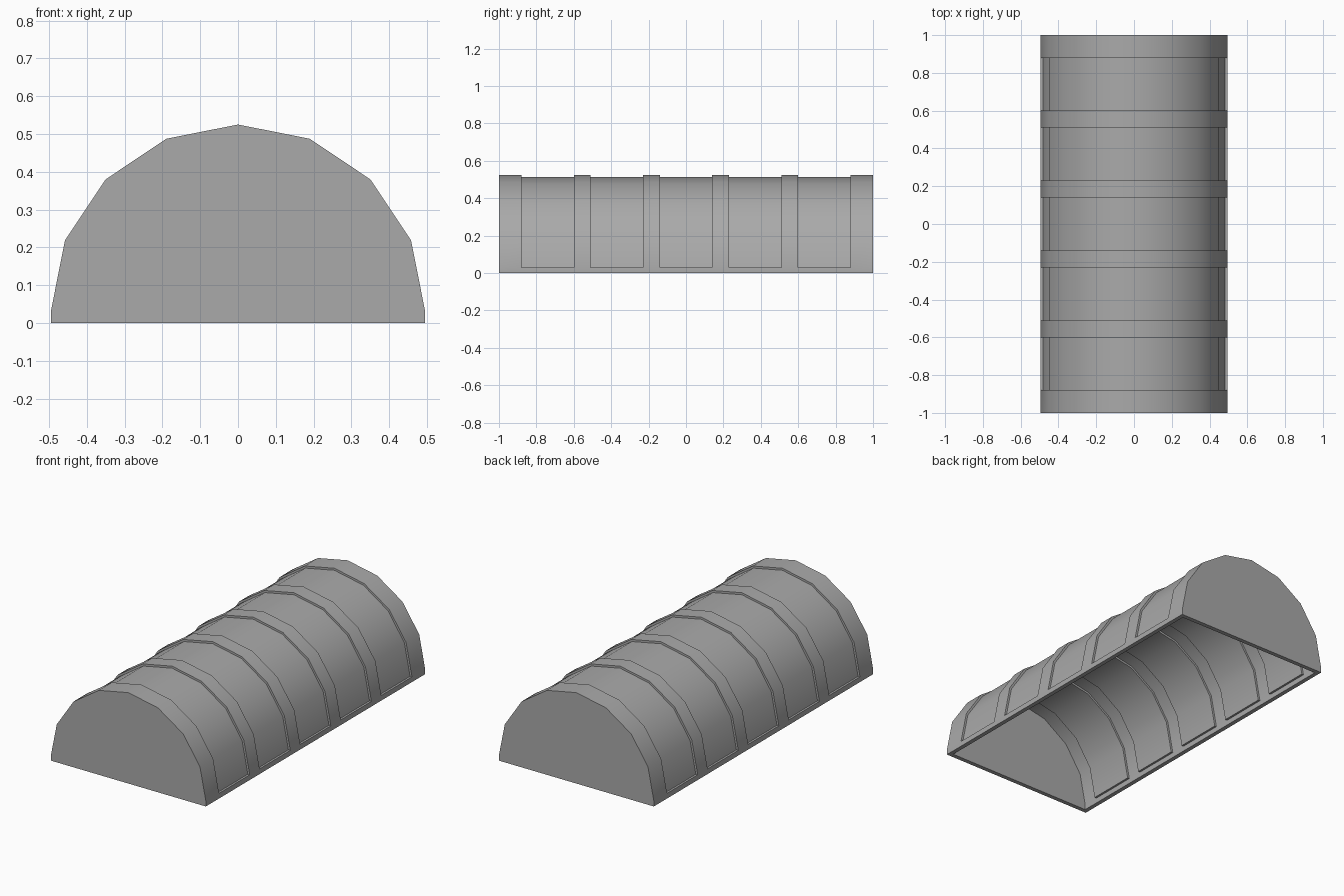
import bpy, bmesh
from math import cos, sin, pi

cube = bpy.data.objects.get("Cube")
if cube:
    bpy.data.objects.remove(cube)

RADIUS, SPRING, WALL, RECESS = 0.495, 0.03, 0.025, 0.012
HALF_LENGTH, SEGMENTS = 1.0, 8
PANELS = [(-0.88, -0.6), (-0.51, -0.23), (-0.14, 0.14), (0.23, 0.51), (0.6, 0.88)]

grey = bpy.data.materials.new("plain grey")
grey.use_nodes = True
colour = (0.4, 0.4, 0.4, 1)
grey.diffuse_color = colour
grey.node_tree.nodes["Principled BSDF"].inputs["Base Color"].default_value = colour


def arch_ring(bm, y, radius, depth):
    """Arch cross-section; depth sinks the curved part above the base strip."""
    r = radius - depth
    pts = [(radius, 0), (radius, SPRING)]
    pts += [(r * cos(pi * i / SEGMENTS), SPRING + r * sin(pi * i / SEGMENTS))
            for i in range(SEGMENTS + 1)]
    pts += [(-radius, SPRING), (-radius, 0)]
    return [bm.verts.new((x, y, z)) for x, z in pts]


def skin(bm, radius, end):
    """Ribbed vault with closed ends; returns its rings."""
    stations = [(-end, 0)]
    for a, b in PANELS:
        stations += [(a, 0), (a, RECESS), (b, RECESS), (b, 0)]
    stations.append((end, 0))
    rings = [arch_ring(bm, y, radius, d) for y, d in stations]
    for p, q in zip(rings, rings[1:]):
        for i in range(len(p) - 1):
            bm.faces.new((p[i], p[i + 1], q[i + 1], q[i]))
    bm.faces.new(rings[0])
    bm.faces.new(rings[-1])
    return rings


bm = bmesh.new()
outer = skin(bm, RADIUS, HALF_LENGTH)
inner = skin(bm, RADIUS - WALL, HALF_LENGTH - WALL)

# Bottom rim joining the outer and inner skins
for side in (0, -1):
    for k in range(len(outer) - 1):
        bm.faces.new((outer[k][side], outer[k + 1][side],
                      inner[k + 1][side], inner[k][side]))
for k in (0, -1):
    bm.faces.new((outer[k][0], outer[k][-1], inner[k][-1], inner[k][0]))

bmesh.ops.remove_doubles(bm, verts=bm.verts[:], dist=0.0005)
bmesh.ops.recalc_face_normals(bm, faces=bm.faces[:])

mesh = bpy.data.meshes.new("vaulted_shell")
bm.to_mesh(mesh)
bm.free()
mesh.materials.append(grey)
shell = bpy.data.objects.new("vaulted_shell", mesh)
bpy.context.collection.objects.link(shell)

# Smooth along the arch, crisp at the rib steps and ends
bpy.ops.object.select_all(action="DESELECT")
shell.select_set(True)
bpy.context.view_layer.objects.active = shell
bpy.ops.object.shade_smooth_by_angle(angle=pi / 6)
